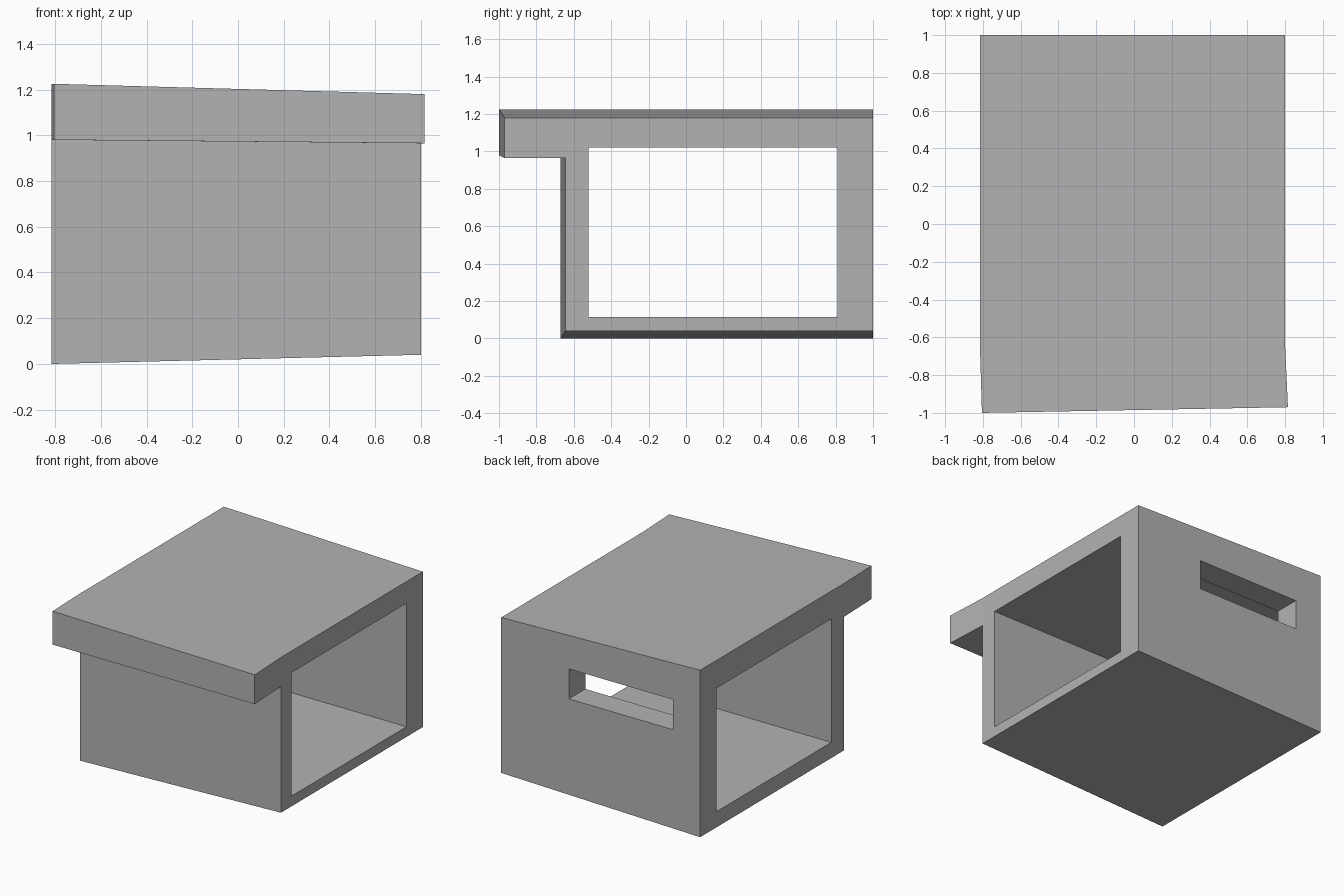
import bpy
import bmesh

cube = bpy.data.objects.get("Cube")
if cube:
    bpy.data.objects.remove(cube, do_unlink=True)

GREY = (0.45, 0.45, 0.45, 1)
mat = bpy.data.materials.new("plain grey")
mat.use_nodes = True
mat.diffuse_color = GREY
mat.node_tree.nodes["Principled BSDF"].inputs["Base Color"].default_value = GREY


def add_object(name, bm):
    bmesh.ops.recalc_face_normals(bm, faces=bm.faces)
    mesh = bpy.data.meshes.new(name)
    bm.to_mesh(mesh)
    bm.free()
    mesh.materials.append(mat)
    obj = bpy.data.objects.new(name, mesh)
    bpy.context.scene.collection.objects.link(obj)
    return obj


def end_ring(bm, x, lip_x, bottom, top, wall, lip, lip_bottom):
    """Side profile: box with a roof lip reaching past the front wall."""
    points = [(x, 1, bottom), (x, wall, bottom), (x, wall, lip_bottom),
              (lip_x, lip, lip_bottom), (lip_x, lip, top),
              (x, wall, top), (x, 1, top)]
    return [bm.verts.new(p) for p in points]


def box_cutter(name, low, high):
    bm = bmesh.new()
    bmesh.ops.create_cube(bm, size=1)
    for v in bm.verts:
        v.co = [a + (c + 0.5) * (b - a) for a, b, c in zip(low, high, v.co)]
    obj = add_object(name, bm)
    obj.hide_render = True
    return obj


# Tapered shell, lofted between its two ends
bm = bmesh.new()
left = end_ring(bm, -0.815, -0.805, 0.0, 1.225, -0.67, -1.0, 0.98)
right = end_ring(bm, 0.80, 0.815, 0.04, 1.18, -0.645, -0.97, 0.965)
for i in range(len(left)):
    j = (i + 1) % len(left)
    bm.faces.new((left[i], left[j], right[j], right[i]))
for ring in (left, right):
    bm.faces.new(ring[:3] + ring[5:])
    bm.faces.new(ring[2:6])
shell = add_object("shelter_shell", bm)

# Open passage from side to side, and the slot in the back wall
cutters = [
    box_cutter("passage_cutter", (-1.2, -0.52, 0.115), (1.2, 0.81, 1.02)),
    box_cutter("slot_cutter", (-0.595, 0.5, 0.73), (0.25, 1.2, 0.95)),
]
bpy.context.view_layer.objects.active = shell
for cutter in cutters:
    mod = shell.modifiers.new(cutter.name, "BOOLEAN")
    mod.operation = "DIFFERENCE"
    mod.solver = "EXACT"
    mod.object = cutter
    bpy.ops.object.modifier_apply(modifier=mod.name)
    bpy.data.objects.remove(cutter, do_unlink=True)
